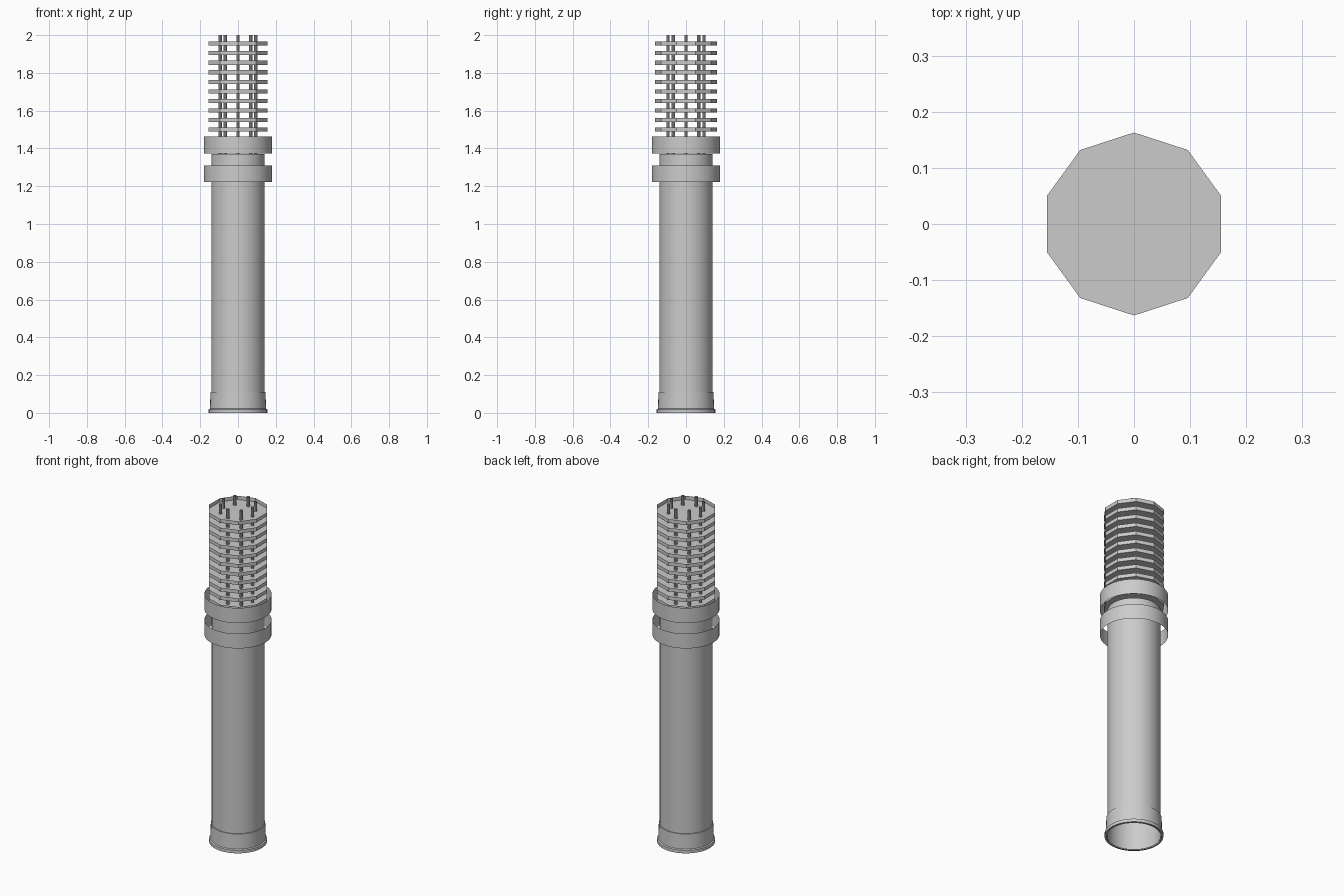
import bpy, bmesh
from math import cos, sin, pi

if "Cube" in bpy.data.objects:
    bpy.data.objects.remove(bpy.data.objects["Cube"])


def lathe(name, profile, segs, start=0.0, centre=(0, 0), cap_bottom=False, smooth=True):
    """Spin an open (radius, z) profile into a thin shell."""
    bm = bmesh.new()
    rings = []
    for r, z in profile:
        rings.append([bm.verts.new((centre[0] + r * cos(start + 2 * pi * i / segs),
                                    centre[1] + r * sin(start + 2 * pi * i / segs), z))
                      for i in range(segs)])
    for a, b in zip(rings, rings[1:]):
        for i in range(segs):
            j = (i + 1) % segs
            bm.faces.new((a[i], a[j], b[j], b[i]))
    if cap_bottom:
        bm.faces.new(rings[0][::-1])
    mesh = bpy.data.meshes.new(name)
    bm.to_mesh(mesh)
    bm.free()
    obj = bpy.data.objects.new(name, mesh)
    bpy.context.collection.objects.link(obj)
    if smooth:
        bpy.ops.object.select_all(action='DESELECT')
        obj.select_set(True)
        bpy.context.view_layer.objects.active = obj
        bpy.ops.object.shade_smooth_by_angle(angle=pi / 6)
    return obj


# Long hollow handle
lathe("handle_tube", [(0.141, 0.0), (0.141, 1.37)], 48)

# Base collar with a small foot flange
lathe("base_collar", [(0.146, 0.0), (0.155, 0.0), (0.155, 0.018), (0.148, 0.022),
                      (0.146, 0.11), (0.141, 0.11)], 48)

# Two thin open bands around the neck
for name, z0, z1 in (("lower_band", 1.223, 1.31), ("upper_band", 1.373, 1.462)):
    lathe(name, [(0.18, z0), (0.18, z1)], 48)

# Stack of ten-sided fins: shallow trays, open on top
for k in range(12):
    z = 1.955 - 0.0506 * k
    lathe(f"fin_{k + 1}", [(0.163, z - 0.011), (0.163, z + 0.011)], 10,
          start=pi / 2, cap_bottom=True, smooth=False)

# Eight slender open rods running through the fins
for k in range(8):
    a = k * pi / 4
    lathe(f"rod_{k + 1}", [(0.009, 1.365), (0.009, 2.0)], 10,
          centre=(0.095 * cos(a), 0.095 * sin(a)))
